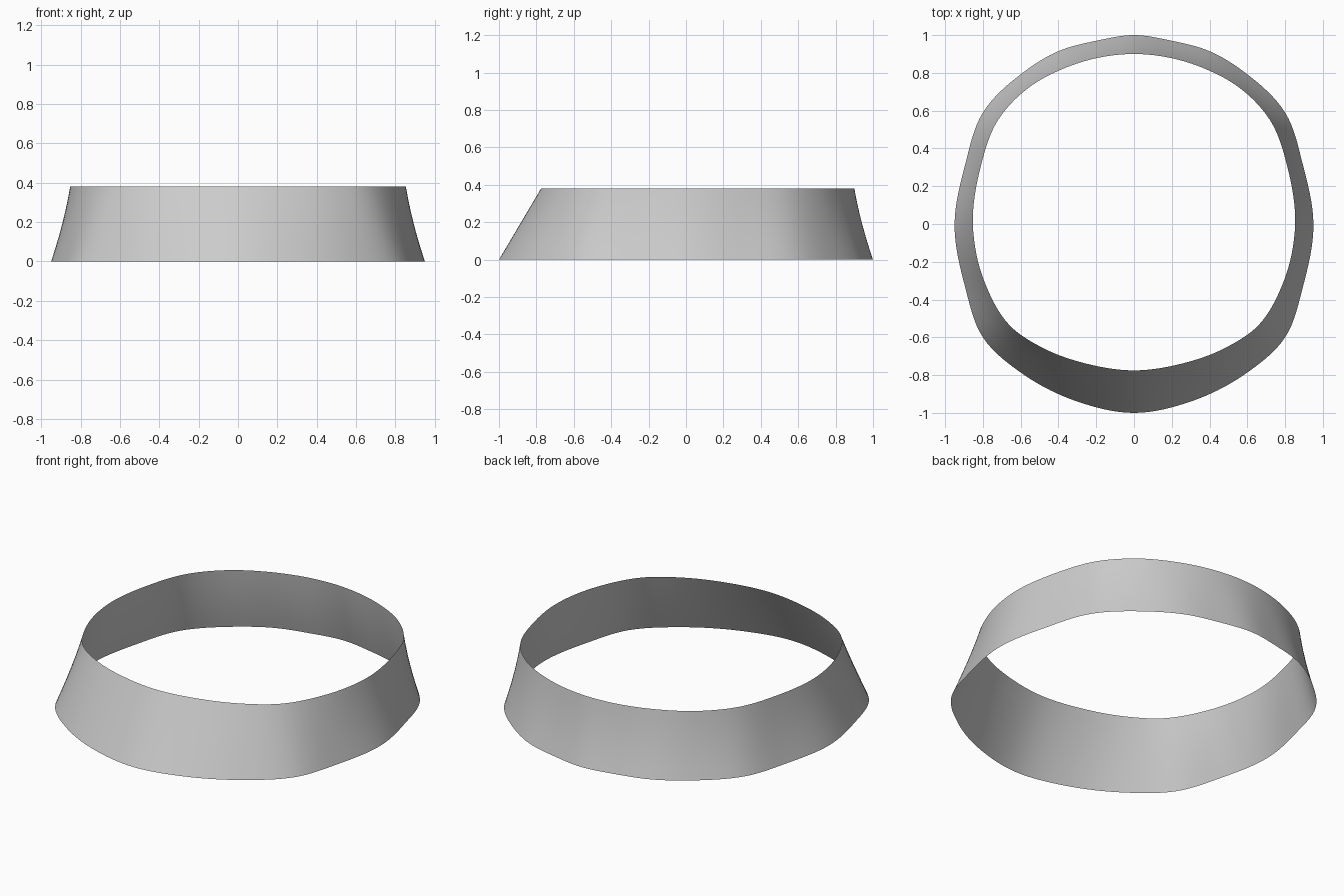
import bpy, bmesh
from mathutils import Vector

if "Cube" in bpy.data.objects:
    bpy.data.objects.remove(bpy.data.objects["Cube"])

HEIGHT = 0.38
# Right half outlines, back to front
BOTTOM = [(0, 1), (0.2, 0.97), (0.4, 0.915), (0.59, 0.8), (0.8, 0.59), (0.895, 0.31),
          (0.95, 0), (0.895, -0.33), (0.8, -0.6), (0.58, -0.8), (0.3, -0.94), (0, -1)]
TOP = [(0, 0.9), (0.19, 0.88), (0.38, 0.82), (0.56, 0.72), (0.72, 0.55), (0.815, 0.29),
       (0.853, 0), (0.79, -0.31), (0.655, -0.54), (0.475, -0.66), (0.25, -0.74), (0, -0.775)]
STEPS, ROWS = 8, 6


def closed_curve(half):
    """Mirror the half outline and smooth it with a closed spline."""
    pts = [Vector(p) for p in half]
    pts += [Vector((-p.x, p.y)) for p in reversed(pts[1:-1])]
    n, out = len(pts), []
    for i in range(n):
        a, b, c, d = (pts[(i + k) % n] for k in (-1, 0, 1, 2))
        # chord-scaled tangents keep uneven spacing smooth
        ab, bc, cd = (b - a).length, (c - b).length, (d - c).length
        m1 = ((b - a) / ab * bc + (c - b) / bc * ab) / (ab + bc) * bc
        m2 = ((c - b) / bc * cd + (d - c) / cd * bc) / (bc + cd) * bc
        for s in range(STEPS):
            t = s / STEPS
            out.append(b * (2*t**3 - 3*t**2 + 1) + m1 * (t**3 - 2*t**2 + t)
                       + c * (3*t**2 - 2*t**3) + m2 * (t**3 - t**2))
    return out


# Open tapered band, slightly hollow on the sides and back
low, high = closed_curve(BOTTOM), closed_curve(TOP)
bm = bmesh.new()
rings = []
for r in range(ROWS + 1):
    t = r / ROWS
    ring = []
    for p, q in zip(low, high):
        hollow = 0.008 * min(1, max(0, (p.y + 0.8) / 0.8))
        v = p.lerp(q, t) - p.normalized() * hollow * 4 * t * (1 - t)
        ring.append(bm.verts.new((v.x, v.y, HEIGHT * t)))
    rings.append(ring)
for a, b in zip(rings, rings[1:]):
    for i in range(len(a)):
        j = (i + 1) % len(a)
        bm.faces.new((a[j], a[i], b[i], b[j]))
bm.normal_update()

mesh = bpy.data.meshes.new("tapered_band")
bm.to_mesh(mesh)
bm.free()
mesh.shade_smooth()
band = bpy.data.objects.new("tapered_band", mesh)
bpy.context.collection.objects.link(band)
